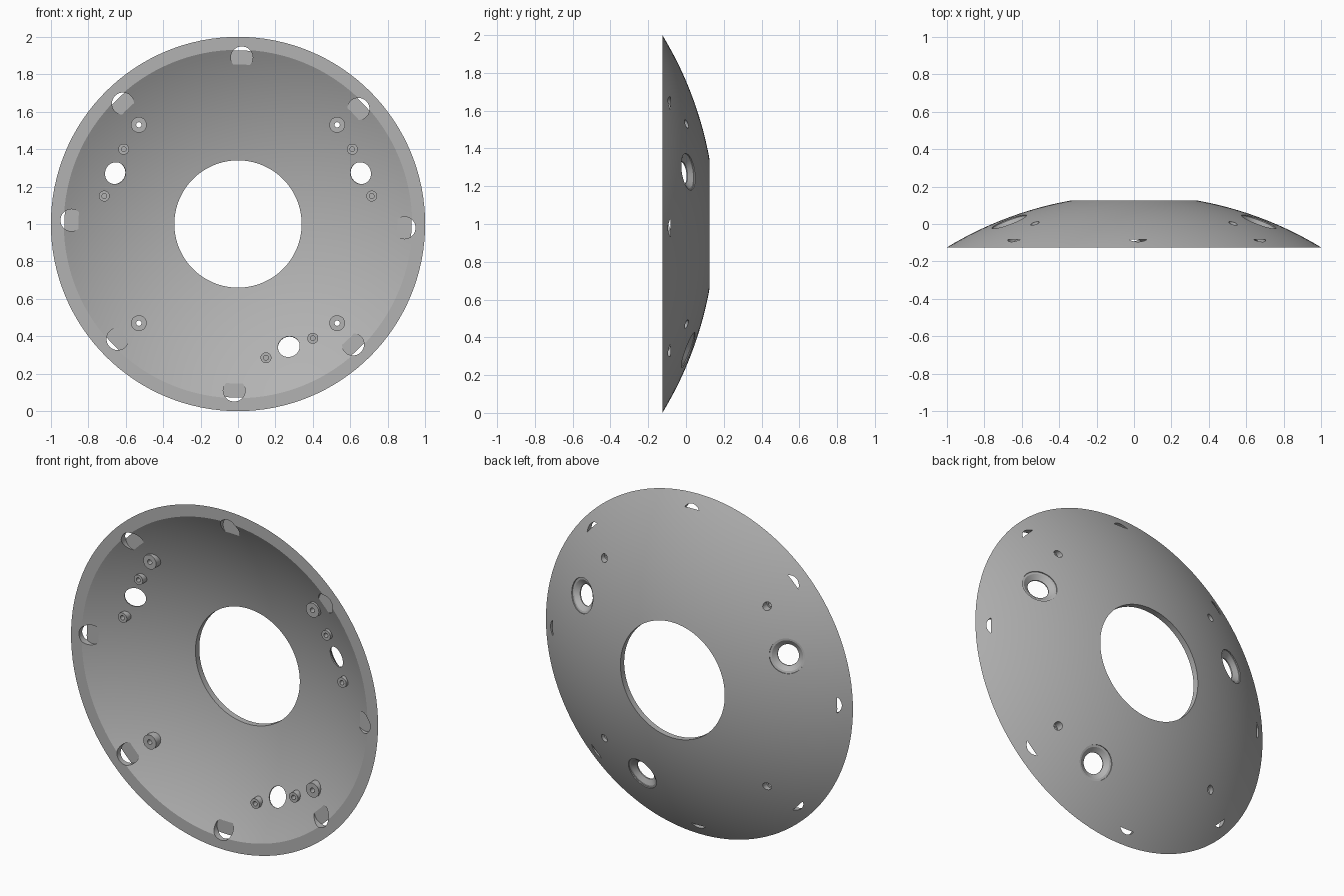
import bpy, bmesh
from math import sin, cos, pi, sqrt, radians, asin
from mathutils import Matrix, Vector

cube = bpy.data.objects.get("Cube")
if cube:
    bpy.data.objects.remove(cube, do_unlink=True)

# Dome dimensions: spherical shell, opening towards the front
R_OUT, THICK = 1.924, 0.035
RIM_Y, HOLE_R = -0.125, 0.34
CENTRE_Y = RIM_Y - sqrt(R_OUT ** 2 - 1)

grey = bpy.data.materials.new("plain grey")
grey.use_nodes = True
grey.diffuse_color = (0.45, 0.45, 0.45, 1)
grey.node_tree.nodes["Principled BSDF"].inputs["Base Color"].default_value = (0.45, 0.45, 0.45, 1)


def sphere_y(radius, r):
    return CENTRE_Y + sqrt(radius ** 2 - r ** 2)


def turned(name, profile, places, steps=32, closed=False):
    """Turn an (r, y) profile about the y axis, once for each placement.
    An open profile is capped at both ends."""
    bm = bmesh.new()
    for place in places:
        rings = []
        for r, y in profile:
            angles = [2 * pi * i / steps for i in range(steps)]
            rings.append([bm.verts.new(place @ Vector((r * cos(a), y, r * sin(a)))) for a in angles])
        pairs = list(zip(rings, rings[1:]))
        if closed:
            pairs.append((rings[-1], rings[0]))
        else:
            bm.faces.new(rings[0])
            bm.faces.new(rings[-1])
        for low, high in pairs:
            for i in range(steps):
                j = (i + 1) % steps
                bm.faces.new((low[i], low[j], high[j], high[i]))
    bmesh.ops.recalc_face_normals(bm, faces=bm.faces[:])
    mesh = bpy.data.meshes.new(name)
    bm.to_mesh(mesh)
    bm.free()
    mesh.materials.append(grey)
    obj = bpy.data.objects.new(name, mesh)
    bpy.context.collection.objects.link(obj)
    return obj


def at(x, z):
    return Matrix.Translation((x, 0, 1 + z))


def polar(r, degrees):
    a = radians(degrees)
    return at(r * cos(a), r * sin(a))


def on_surface(r, degrees):
    """Placement on the outer face, with y along the surface normal."""
    a, tilt = radians(degrees), asin(r / R_OUT)
    normal = Vector((sin(tilt) * cos(a), cos(tilt), sin(tilt) * sin(a)))
    turn = Vector((0, 1, 0)).rotation_difference(normal).to_matrix().to_4x4()
    return Matrix.Translation(normal * R_OUT + Vector((0, CENTRE_Y, 1))) @ turn


def combine(target, tool, operation):
    tool.hide_render = True
    mod = target.modifiers.new(tool.name, 'BOOLEAN')
    mod.operation, mod.solver, mod.object = operation, 'EXACT', tool
    bpy.context.view_layer.objects.active = target
    bpy.ops.object.modifier_apply(modifier=mod.name)
    bpy.data.objects.remove(tool, do_unlink=True)


# Shell: outer arc, flat rim, inner arc, straight wall of the central hole
N = 20
R_IN = R_OUT - THICK
rim_in = sqrt(R_IN ** 2 - (RIM_Y - CENTRE_Y) ** 2)
outer = [HOLE_R + (1 - HOLE_R) * i / N for i in range(N + 1)]
inner = [rim_in + (HOLE_R - rim_in) * i / N for i in range(N + 1)]
profile = [(r, sphere_y(R_OUT, r)) for r in outer] + [(r, sphere_y(R_IN, r)) for r in inner]
shell = turned("dome_shell", profile, [at(0, 0)], steps=128, closed=True)

# Placements
large_angles = (22.5, 157.5, -67.5)
post_places = [at(x, z) for x in (-0.53, 0.53) for z in (-0.53, 0.53)]
screw_places = [polar(0.73, a + d) for a in large_angles for d in (-10.7, 10.7)]
slot_places = [polar(0.89, 45 * i - 1.3) for i in range(8)]

# Raised bosses on the inside
combine(shell, turned("mounting_bosses", [(0.042, -0.065), (0.042, -0.0167)], post_places), 'UNION')
combine(shell, turned("screw_bosses", [(0.029, -0.055), (0.029, -0.008)], screw_places), 'UNION')

# Stepped through holes, blind screw holes, rim pockets and countersunk holes
combine(shell, turned("mounting_holes", [(0.014, -0.2), (0.014, -0.03), (0.023, -0.03), (0.023, 0.1)],
                      post_places), 'DIFFERENCE')
combine(shell, turned("screw_holes", [(0.013, -0.2), (0.013, -0.022)], screw_places, steps=24), 'DIFFERENCE')
combine(shell, turned("rim_pockets", [(0.059, -0.2), (0.059, -0.083)], slot_places), 'DIFFERENCE')
combine(shell, turned("countersunk_holes", [(0.059, -0.2), (0.059, -0.03), (0.086, -0.01),
                                            (0.098, -0.008), (0.104, 0.1)],
                      [on_surface(0.723, a) for a in large_angles], steps=48), 'DIFFERENCE')

# Smooth shading with crisp edges
bpy.ops.object.select_all(action='DESELECT')
shell.select_set(True)
bpy.context.view_layer.objects.active = shell
bpy.ops.object.shade_smooth_by_angle(angle=radians(25))
